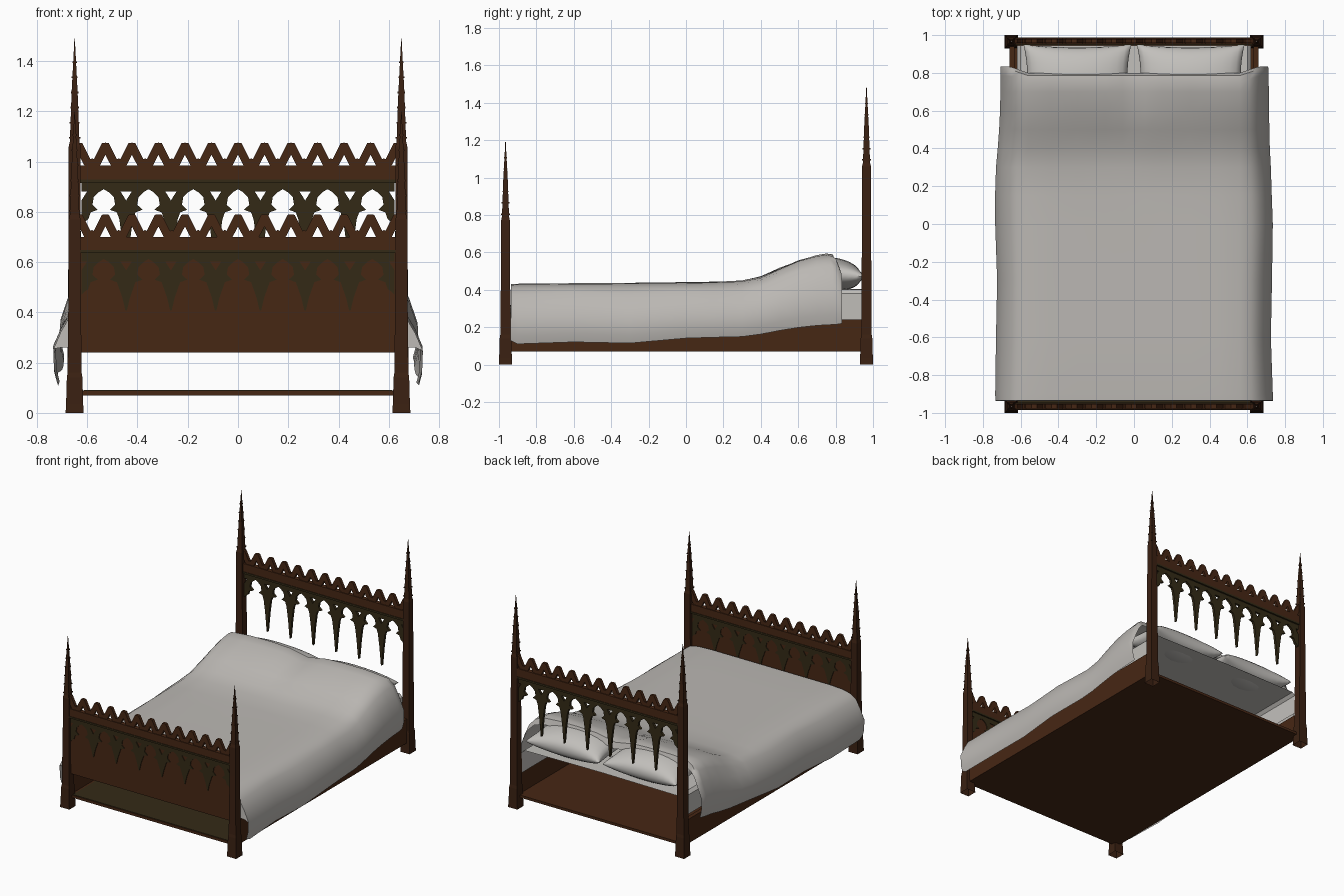
import bpy, bmesh, math

if "Cube" in bpy.data.objects:
    bpy.data.objects.remove(bpy.data.objects["Cube"])


def material(name, r, g, b):
    m = bpy.data.materials.new(name)
    m.diffuse_color = (r, g, b, 1)
    m.use_nodes = True
    m.node_tree.nodes["Principled BSDF"].inputs["Base Color"].default_value = m.diffuse_color
    return m


BROWN = material("dark brown wood", 0.062, 0.020, 0.007)
DARK = material("darker brown wood", 0.043, 0.015, 0.006)
OLIVE = material("olive stained wood", 0.034, 0.023, 0.008)
LINEN = material("grey linen", 0.50, 0.48, 0.455)
PILLOW = material("pale linen", 0.54, 0.525, 0.50)


def finish(bm, name, *mats, smooth=None, merge=True):
    if merge:
        bmesh.ops.remove_doubles(bm, verts=bm.verts, dist=1e-5)
    bmesh.ops.recalc_face_normals(bm, faces=bm.faces)
    me = bpy.data.meshes.new(name)
    bm.to_mesh(me)
    bm.free()
    ob = bpy.data.objects.new(name, me)
    bpy.context.collection.objects.link(ob)
    for m in mats:
        me.materials.append(m)
    if smooth:
        bpy.ops.object.select_all(action='DESELECT')
        ob.select_set(True)
        bpy.context.view_layer.objects.active = ob
        bpy.ops.object.shade_smooth_by_angle(angle=math.radians(smooth))
    return ob


def box(name, x, y, z, *mats):
    bm = bmesh.new()
    bmesh.ops.create_cube(bm, size=1)
    for v in bm.verts:
        v.co = [lo + (c + 0.5) * (hi - lo) for c, (lo, hi) in zip(v.co, (x, y, z))]
    return finish(bm, name, *mats)


def plate(bm, pts, y, thick):
    """Extrude one outline in the xz plane to a plate centred on y."""
    f = bm.faces.new([bm.verts.new((px, y - thick / 2, pz)) for px, pz in pts])
    out = bmesh.ops.extrude_face_region(bm, geom=[f])
    for v in out["geom"]:
        if isinstance(v, bmesh.types.BMVert):
            v.co.y += thick


def grid(bm, rows):
    vs = [[bm.verts.new(p) for p in r] for r in rows]
    for a, b in zip(vs, vs[1:]):
        for i in range(len(a) - 1):
            bm.faces.new((a[i], a[i + 1], b[i + 1], b[i]))


# tapering square posts with crocketed spires
def post(name, x, y, start, tip):
    bm = bmesh.new()
    prof = [(0, .036), (.035, .034), (.14, .031), (.16, .028), (start - .2, .0235),
            (start, .0235), (start + .02, .019), (start + (tip - start) * .5, .012), (tip, .0008)]
    rows = [[(x + h * sx, y + h * sy, z) for sx, sy in
             ((-1, -1), (1, -1), (1, 1), (-1, 1), (-1, -1))] for z, h in prof]
    grid(bm, rows)
    for i in range(6):
        t = .08 + i * .14
        z, h = start + (tip - start) * t, .02 * (1 - t) + .001
        for sx in (-1, 1):
            for sy in (-1, 1):
                r = bmesh.ops.create_cube(bm, size=.007)
                for v in r["verts"]:
                    v.co.x += x + sx * h
                    v.co.y += y + sy * h
                    v.co.z += z
    finish(bm, name, DARK, merge=True)


for s, side in ((-1, "left"), (1, "right")):
    post("head_post_" + side, s * .65, .965, 1.06, 1.49)
    post("foot_post_" + side, s * .65, -.965, .77, 1.20)
    box("side_rail_" + side, sorted((s * .632, s * .66)), (-.95, .95), (.07, .24), BROWN)

# gable cresting along the top of a board
GABLE = [(0, .09), (.014, .088), (.046, .024), (.053, .028), (.053, -.005), (.024, -.005), (0, .042)]


def cresting(name, y, z0):
    bm = bmesh.new()
    step = 1.266 / 12
    for i in range(13):
        cx = -.633 + i * step
        for s in (-1, 1):
            if abs(cx + s * .02) < .63:
                plate(bm, [(cx + s * px, z0 + pz) for px, pz in GABLE], y, .022)
    finish(bm, name, BROWN, merge=False)


# cusped arches with hanging pendants, depth measured down from the rail
ARCH = [(0, 0), (0, -.03), (.02, -.042), (.040, -.062), (.045, -.092), (.024, -.112),
        (.052, -.122), (.062, -.15)]


def tracery(name, y, top, drop, thick):
    bm = bmesh.new()
    for i in range(7):
        cx = (i - 3) * .178
        for s in (-1, 1):
            end = abs(cx + s * .089) > .6
            tip = .17 if end else drop
            half = ARCH + [(.074, -.15 - (tip - .15) * .4), (.086, -tip), (.089, -tip),
                           (.089, -.075), (.067, -.04), (.089, -.04), (.089, 0)]
            plate(bm, [(cx + s * px, top + pz) for px, pz in half], y, thick)
    finish(bm, name, OLIVE, merge=False)


# headboard
HY, FY = .968, -.965
box("head_rail", (-.63, .63), (HY - .016, HY + .016), (.925, .985), BROWN)
box("head_rail_moulding", (-.63, .63), (HY - .02, HY + .02), (.915, .928), OLIVE)
cresting("head_cresting", HY, .985)
tracery("head_tracery", HY, .92, .37, .018)

# footboard
box("foot_panel", (-.63, .63), (FY - .006, FY + .006), (.24, .66), BROWN)
box("foot_rail", (-.63, .63), (FY - .016, FY + .016), (.645, .70), BROWN)
box("foot_rail_moulding", (-.63, .63), (FY - .02, FY + .02), (.636, .648), OLIVE)
cresting("foot_cresting", FY, .70)
tracery("foot_tracery", FY, .642, .235, .022)

# base board, olive on the upper face near the foot
base = box("base_board", (-.64, .64), (-.965, .965), (.07, .088), BROWN)
box("base_board_stain", (-.615, .615), (-.96, -.68), (.086, .091), OLIVE)

# mattress cover: a hollow shell open below and at the head
bm = bmesh.new()
rows = []
for y in (-.93, -.3, .3, .945):
    rows.append([(-.615, y, .24), (-.62, y, .38), (-.6, y, .40), (0, y, .405),
                 (.6, y, .40), (.62, y, .38), (.615, y, .24)])
grid(bm, rows)
finish(bm, "mattress", PILLOW, smooth=40)

# pillows with pinched corners
for s, side in ((-1, "left"), (1, "right")):
    bm = bmesh.new()
    N = 14
    for sgn in (-1, 1):
        rows = []
        for i in range(N + 1):
            v = -math.cos(math.pi * i / N)
            row = []
            for j in range(N + 1):
                u = -math.cos(math.pi * j / N)
                h = .088 * max(0, (1 - u * u) * (1 - v * v)) ** .42
                row.append((s * .30 + u * .285 * (1 - .07 * (1 - v * v)),
                            .78 + v * .17 * (1 - .09 * (1 - u * u)),
                            .485 - .015 * v + sgn * h))
            rows.append(row)
        grid(bm, rows)
    finish(bm, "pillow_" + side, PILLOW, smooth=50)

# blanket: half section (x, height fraction) swept along stations (y, top, bottom)
SECTION = [(0, 1), (.06, 1), (.15, 1), (.3, 1), (.45, 1), (.56, .985), (.62, .94), (.665, .83),
           (.70, .63), (.73, .4), (.727, .14), (.715, 0)]
STATIONS = [(-.935, .43, .13), (-.9, .432, .115), (-.6, .435, .115), (-.3, .437, .12),
            (0, .44, .135), (.15, .442, .145), (.3, .448, .155), (.4, .47, .165),
            (.5, .515, .178), (.6, .555, .192), (.7, .582, .207), (.75, .59, .215),
            (.785, .585, .22), (.80, .545, .225)]
full = [(-x, f) for x, f in reversed(SECTION[1:])] + SECTION
bm = bmesh.new()
rows = []
for y, top, bot in STATIONS:
    row = []
    for x, f in full:
        z = bot + f * (top - bot)
        puff = max(0, min(1, (y - .4) / .3))
        if abs(x) < .6:
            z -= .025 * puff * math.exp(-(x / .08) ** 2)
            z += .004 * math.sin(9 * x + 14 * y) * max(0, min(1, y + .2))
        if abs(x) > .64:
            z += .006 * math.sin(11 * y + 2 * x)
        side = max(0, min(1, (abs(x) - .56) / .12))
        xx = x * (1 - .035 * side * max(0, (y - .3) / .5))
        xx += .006 * side * math.sin(7 * y + 3 * x)
        row.append((xx, y + (.035 * side if y > .7 else 0), z))
    rows.append(row)
# foot end closes downwards behind the footboard
rows.insert(0, [(x, -.938, min(z, .26)) for x, y, z in rows[0]])
grid(bm, rows)
finish(bm, "blanket", LINEN, smooth=50)
